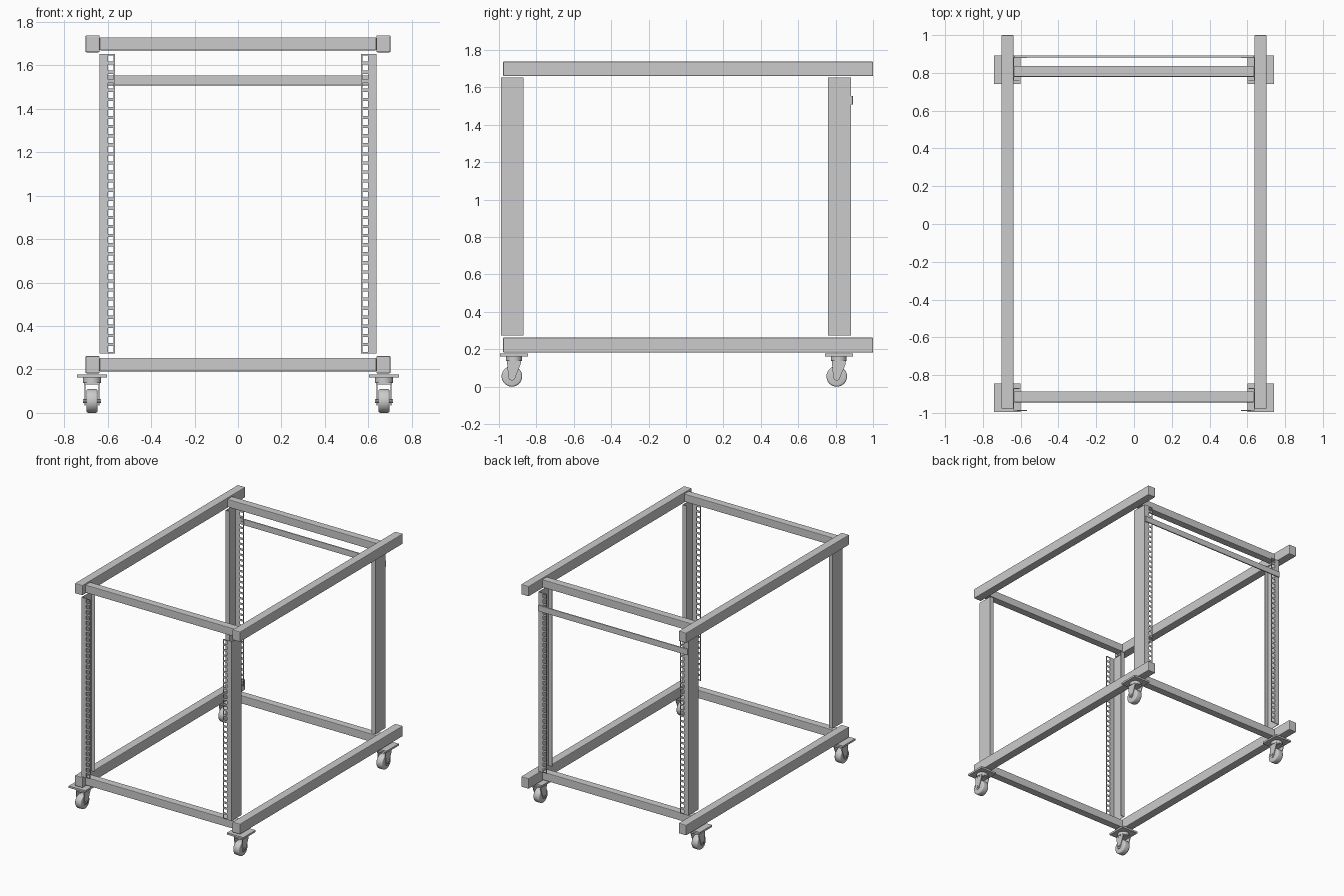
import bpy, bmesh, math
from mathutils import Matrix, Vector

if "Cube" in bpy.data.objects:
    bpy.data.objects.remove(bpy.data.objects["Cube"])


def add_object(name, bm, smooth=False):
    bmesh.ops.recalc_face_normals(bm, faces=bm.faces)
    mesh = bpy.data.meshes.new(name)
    bm.to_mesh(mesh)
    bm.free()
    ob = bpy.data.objects.new(name, mesh)
    bpy.context.collection.objects.link(ob)
    if smooth:
        bpy.ops.object.select_all(action='DESELECT')
        ob.select_set(True)
        bpy.context.view_layer.objects.active = ob
        bpy.ops.object.shade_smooth_by_angle(angle=math.radians(35))
    return ob


def box(name, x, y, z, bevel=0.0):
    bm = bmesh.new()
    lo, hi = Vector((x[0], y[0], z[0])), Vector((x[1], y[1], z[1]))
    m = Matrix.Translation((lo + hi) / 2) @ Matrix.Diagonal((*(hi - lo), 1))
    bmesh.ops.create_cube(bm, size=1, matrix=m)
    ob = add_object(name, bm)
    if bevel:
        mod = ob.modifiers.new("rounded_edges", 'BEVEL')
        mod.width, mod.segments = bevel, 2
    return ob


def cylinder(name, centre, r, depth, axis='Z', bevel=0.0, n=32):
    bm = bmesh.new()
    m = Matrix.Translation(centre)
    if axis == 'X':
        m = m @ Matrix.Rotation(math.pi / 2, 4, 'Y')
    bmesh.ops.create_cone(bm, cap_ends=True, segments=n, radius1=r, radius2=r, depth=depth, matrix=m)
    if bevel:
        rims = [e for e in bm.edges if any(len(f.verts) > 4 for f in e.link_faces)]
        bmesh.ops.bevel(bm, geom=rims, offset=bevel, segments=3, profile=0.5, affect='EDGES')
    return add_object(name, bm, True)


def plate_yz(name, outline, x, thick):
    # flat side plate: outline in (y, z), extruded along x
    bm = bmesh.new()
    f = bm.faces.new([bm.verts.new((x - thick / 2, y, z)) for y, z in outline])
    r = bmesh.ops.extrude_face_region(bm, geom=[f])
    bmesh.ops.translate(bm, vec=(thick, 0, 0),
                        verts=[v for v in r['geom'] if isinstance(v, bmesh.types.BMVert)])
    return add_object(name, bm)


def rack_post(name, sx, y_outer, y_inner):
    # folded sheet: perforated outer flange, side web, narrow inner lip
    section = [(0.566, y_outer), (0.572, y_outer), (0.599, y_outer),
               (0.636, y_outer), (0.636, y_inner), (0.605, y_inner)]
    count, z0, z1, hole = 33, 0.273, 1.652, 0.027
    pitch = (z1 - z0) / count
    levels = [z0]
    for i in range(count):
        c = z0 + (i + 0.5) * pitch
        levels += [c - hole / 2, c + hole / 2]
    levels.append(z1)
    bm = bmesh.new()
    rows = [[bm.verts.new((sx * x, y, z)) for x, y in section] for z in levels]
    for r in range(len(rows) - 1):
        for c in range(len(section) - 1):
            if c == 1 and r % 2 == 1:
                continue
            bm.faces.new((rows[r][c], rows[r][c + 1], rows[r + 1][c + 1], rows[r + 1][c]))
    ob = add_object(name, bm)
    mod = ob.modifiers.new("sheet_thickness", 'SOLIDIFY')
    mod.thickness, mod.offset = 0.004, 0


def caster(label, x, y):
    w = y - 0.011  # wheel trails slightly behind the swivel
    box(label + "_caster_plate", (x - 0.07, x + 0.07), (y - 0.075, y + 0.075), (0.162, 0.176))
    cylinder(label + "_caster_swivel", (x, y, 0.15), 0.042, 0.024)
    box(label + "_caster_fork_top", (x - 0.036, x + 0.036), (y - 0.035, y + 0.035), (0.13, 0.139))
    # rounded fork foot around the axle
    foot = [(w + 0.019 * math.cos(a), 0.052 + 0.019 * math.sin(a))
            for a in [math.radians(180 + 22.5 * i) for i in range(9)]]
    outline = [(y + 0.038, 0.139), (y - 0.038, 0.139), (y - 0.036, 0.12)] + foot + [(y + 0.036, 0.12)]
    for side in (-1, 1):
        plate_yz(label + "_caster_fork_side", outline, x + side * 0.033, 0.005)
    cylinder(label + "_caster_wheel", (x, w, 0.055), 0.055, 0.052, 'X', 0.009, 40)
    cylinder(label + "_caster_axle", (x, w, 0.055), 0.009, 0.082, 'X', 0, 12)


TOP, BOTTOM = (1.66, 1.738), (0.182, 0.262)

# long side rails, posts and casters
for side, sx in (("left", -1), ("right", 1)):
    xs = tuple(sorted((sx * 0.637, sx * 0.702)))
    for level, z in (("top", TOP), ("bottom", BOTTOM)):
        box(f"{side}_{level}_rail", xs, (-0.978, 1.0), z, 0.005)
    rack_post(f"front_{side}_post", sx, -0.987, -0.871)
    rack_post(f"back_{side}_post", sx, 0.880, 0.761)
    caster(f"front_{side}", sx * 0.672, -0.92)
    caster(f"back_{side}", sx * 0.672, 0.817)

# crossbeams between the rails
for level, z in (("top", TOP), ("bottom", BOTTOM)):
    for end, y in (("front", -0.915), ("back", 0.808)):
        box(f"{end}_{level}_crossbeam", (-0.637, 0.637), (y - 0.029, y + 0.029),
            (z[0] + 0.009, z[1] - 0.009), 0.004)

# thin tie bar across the back posts
box("back_tie_bar", (-0.636, 0.636), (0.882, 0.892), (1.508, 1.554), 0.002)
